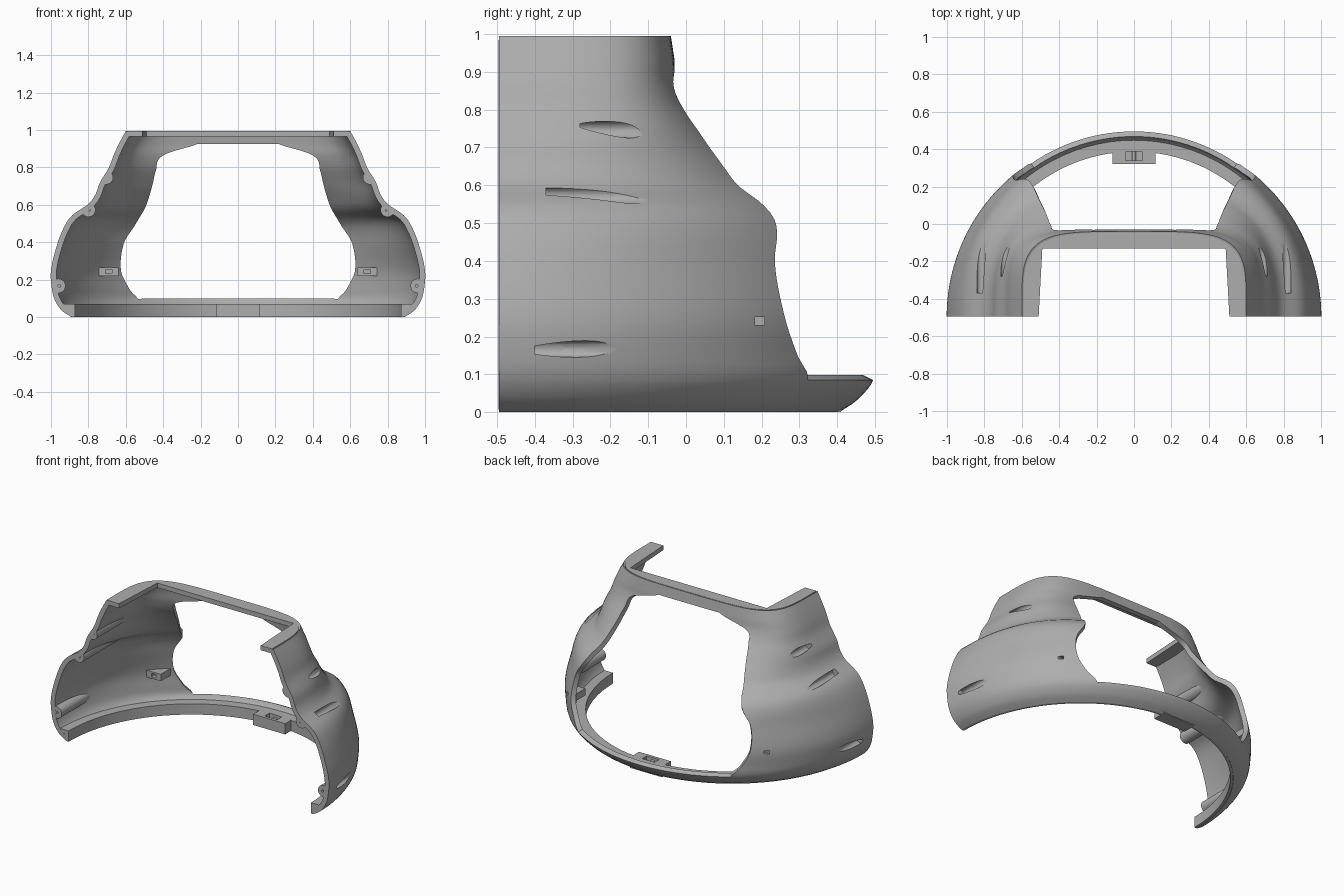
import bpy, bmesh, math
from mathutils import Matrix, Vector

old = bpy.data.objects.get("Cube")
if old:
    bpy.data.objects.remove(old, do_unlink=True)

grey = bpy.data.materials.new("plain grey")
grey.use_nodes = True
grey.diffuse_color = (0.42, 0.42, 0.42, 1)
grey.node_tree.nodes["Principled BSDF"].inputs["Base Color"].default_value = grey.diffuse_color

FRONT = -0.495
SILL, HEAD, TOP = 0.085, 0.93, 0.995   # window bottom, window top, rim height
SIDE_COLS, BACK_COLS = 28, 28

# height, half width, depth, squareness, window half width
STATIONS = [
    (0, .89, .90, 2, .55), (.03, .937, .945, 2, .55), (SILL, .977, .99, 2, .55),
    (.15, .995, .99, 2, .6), (.25, 1, .99, 2, .645), (.4, .963, .965, 2, .63),
    (.5, .92, .89, 2.2, .57), (.55, .88, .82, 2.35, .54), (.6, .805, .737, 2.5, .51),
    (.65, .765, .67, 2.8, .49), (.72, .738, .59, 3.2, .467), (.8, .69, .513, 4, .445),
    (.87, .663, .475, 4.4, .41), (HEAD, .635, .465, 4.5, .22), (TOP, .6, .455, 4.5, .22),
]


def slope(i):
    a, b = STATIONS[max(i - 1, 0)], STATIONS[min(i + 1, len(STATIONS) - 1)]
    return [(q - p) / (b[0] - a[0]) for p, q in zip(a, b)]


def section(z):
    """Smoothly interpolated width, depth, squareness and window width."""
    i = 0
    while i < len(STATIONS) - 2 and z > STATIONS[i + 1][0]:
        i += 1
    a, b, sa, sb = STATIONS[i], STATIONS[i + 1], slope(i), slope(i + 1)
    h = b[0] - a[0]
    t = (z - a[0]) / h
    w, d, n, win = [
        (1 + 2 * t) * (1 - t) ** 2 * a[k] + t * (1 - t) ** 2 * h * sa[k]
        + t * t * (3 - 2 * t) * b[k] + t * t * (t - 1) * h * sb[k] for k in range(1, 5)]
    if z <= SILL or z >= HEAD:
        win = a[4] if z <= SILL else b[4]
    return w, d, n, win


def arc_point(w, d, n, angle, z):
    c, s = math.cos(angle), max(math.sin(angle), 0)
    if s < 1e-6:
        s = 0
    return Vector((math.copysign(w * abs(c) ** (2 / n), c), FRONT + d * s ** (2 / n), z))


def row(z, inset=0):
    w, d, n, win = section(z)
    edge = math.acos((win / w) ** (n / 2))
    angles = [edge * i / SIDE_COLS for i in range(SIDE_COLS)]
    angles += [edge + (math.pi - 2 * edge) * i / BACK_COLS for i in range(BACK_COLS)]
    angles += [math.pi - edge * (1 - i / SIDE_COLS) for i in range(SIDE_COLS + 1)]
    return [arc_point(w - inset, d - inset, n, a, z) for a in angles]


def heights():
    low = [SILL * i / 8 for i in range(8)]
    mid = [SILL + (HEAD - SILL) * (1 - (1 - i / 56) ** 1.4) for i in range(56)]
    return low + mid + [HEAD + (TOP - HEAD) * i / 5 for i in range(6)]


def make_object(name, bm):
    bmesh.ops.recalc_face_normals(bm, faces=bm.faces)
    mesh = bpy.data.meshes.new(name)
    bm.to_mesh(mesh)
    bm.free()
    mesh.materials.append(grey)
    obj = bpy.data.objects.new(name, mesh)
    bpy.context.collection.objects.link(obj)
    return obj


def grid(bm, rows, keep=lambda r, c: True):
    verts = [[bm.verts.new(p) for p in r] for r in rows]
    for r in range(len(verts) - 1):
        for c in range(len(verts[0]) - 1):
            if keep(r, c):
                bm.faces.new((verts[r][c], verts[r][c + 1], verts[r + 1][c + 1], verts[r + 1][c]))
    return verts


def bake(obj):
    """Apply all modifiers."""
    graph = bpy.context.evaluated_depsgraph_get()
    mesh = bpy.data.meshes.new_from_object(obj.evaluated_get(graph))
    obj.modifiers.clear()
    obj.data = mesh


def boolean(obj, tool, operation):
    mod = obj.modifiers.new(operation, "BOOLEAN")
    mod.operation, mod.object, mod.solver = operation, tool, "EXACT"
    bake(obj)


def box(name, centre, size):
    bm = bmesh.new()
    bmesh.ops.create_cube(bm, size=1, matrix=Matrix.Translation(centre) @ Matrix.Diagonal((*size, 1)))
    return make_object(name, bm)


def rod(name, x, z, radius, start, end):
    bm = bmesh.new()
    place = Matrix.Translation((x, (start + end) / 2, z)) @ Matrix.Rotation(math.pi / 2, 4, "X")
    bmesh.ops.create_cone(bm, cap_ends=True, segments=32, radius1=radius, radius2=radius,
                          depth=end - start, matrix=place)
    return make_object(name, bm)


# Curved shell with the rear window left out
zs = heights()
bm = bmesh.new()
grid(bm, [row(z) for z in zs],
     lambda r, c: not (SILL - 1e-5 < zs[r] < HEAD - 1e-5 and SIDE_COLS <= c < SIDE_COLS + BACK_COLS))
for v in [v for v in bm.verts if not v.link_faces]:
    bm.verts.remove(v)
shell = make_object("shell", bm)
outward = max(shell.data.polygons, key=lambda p: p.center.x).normal.x > 0
wall = shell.modifiers.new("wall", "SOLIDIFY")
wall.thickness, wall.offset = 0.03, -1 if outward else 1
wall.use_even_offset = True
bake(shell)

# Solid filling of the shell, used to trim the inner parts
bm = bmesh.new()
verts = grid(bm, [row(z, 0.004) for z in zs])
bm.faces.new(verts[0])
bm.faces.new(verts[-1])
bm.faces.new([r[0] for r in verts] + [r[-1] for r in reversed(verts)])
filling = make_object("filling", bm)
filling.hide_render = True
parts, cutters = [shell], [filling]

# Bottom flange swept around the base
inner_w, inner_d = 0.872, 0.882
loop = [(inner_w, inner_d, 0.07), (inner_w, inner_d, 0)]
for z in (0, 0.02, 0.04, 0.07):
    w, d = section(z)[:2]
    loop.append((w - 0.006, d - 0.006, z))
loop.append(loop[0])
bm = bmesh.new()
verts = grid(bm, [[arc_point(w, d, 2, math.pi * i / 72, z) for i in range(73)] for w, d, z in loop])
for c in (0, -1):
    bm.faces.new([r[c] for r in verts[:-1]])
bmesh.ops.remove_doubles(bm, verts=bm.verts, dist=1e-5)
parts.append(make_object("bottom_flange", bm))

# Top flange with a square cut-out
bm = bmesh.new()
outline = row(TOP, 0.008)
outline += [Vector((x, y, TOP)) for x, y in ((-.51, FRONT), (-.49, -.13), (.49, -.13), (.51, FRONT))]
face = bm.faces.new([bm.verts.new(p) for p in outline])
lower = bmesh.ops.extrude_face_region(bm, geom=[face])["geom"]
bmesh.ops.translate(bm, verts=[v for v in lower if isinstance(v, bmesh.types.BMVert)], vec=(0, 0, -0.03))
parts.append(make_object("top_flange", bm))

# Screw bosses with outer pockets, and side clips
BOSSES = [("upper", .705, .69, .747, -.28), ("middle", .8, .818, .573, -.37), ("lower", .96, .973, .167, -.4)]
for side, s in (("left", 1), ("right", -1)):
    for level, x, pocket_x, z, start in BOSSES:
        boss = rod(f"{side}_{level}_boss", s * x, z, 0.038, -0.6, 0.05)
        boolean(boss, filling, "INTERSECT")
        pocket = rod("pocket_cutter", s * pocket_x, z, 0.022, start, start + 0.4)
        screw = rod("screw_cutter", s * (x - 0.005), z, 0.007, -0.6, -0.46)
        boolean(boss, pocket, "DIFFERENCE")
        boolean(boss, screw, "DIFFERENCE")
        boolean(shell, pocket, "DIFFERENCE")
        parts.append(boss)
        cutters += [pocket, screw]
    clip = box(f"{side}_clip", (s * 0.692, 0.17, 0.243), (0.104, 0.1, 0.045))
    boolean(clip, filling, "INTERSECT")
    slot = box("slot_cutter", (s * 0.73, 0.195, 0.241), (0.1, 0.024, 0.02))
    notch = box("notch_cutter", (s * 0.69, 0.12, 0.243), (0.035, 0.06, 0.022))
    for target, tool in ((clip, slot), (shell, slot), (clip, notch)):
        boolean(target, tool, "DIFFERENCE")
    parts.append(clip)
    cutters += [slot, notch]

# Rear clip block on the bottom flange
block = box("rear_clip", (0, 0.365, 0.035), (0.23, 0.09, 0.07))
recess = box("recess_cutter", (0, 0.367, 0.06), (0.09, 0.055, 0.06))
boolean(block, recess, "DIFFERENCE")
parts += [block, rod("rear_clip_pin", 0, 0.045, 0.012, 0.338, 0.396)]
cutters.append(recess)

for tool in cutters:
    bpy.data.objects.remove(tool, do_unlink=True)
for part in parts:
    part.data.shade_smooth()
    part.data.set_sharp_from_angle(angle=math.radians(32))
